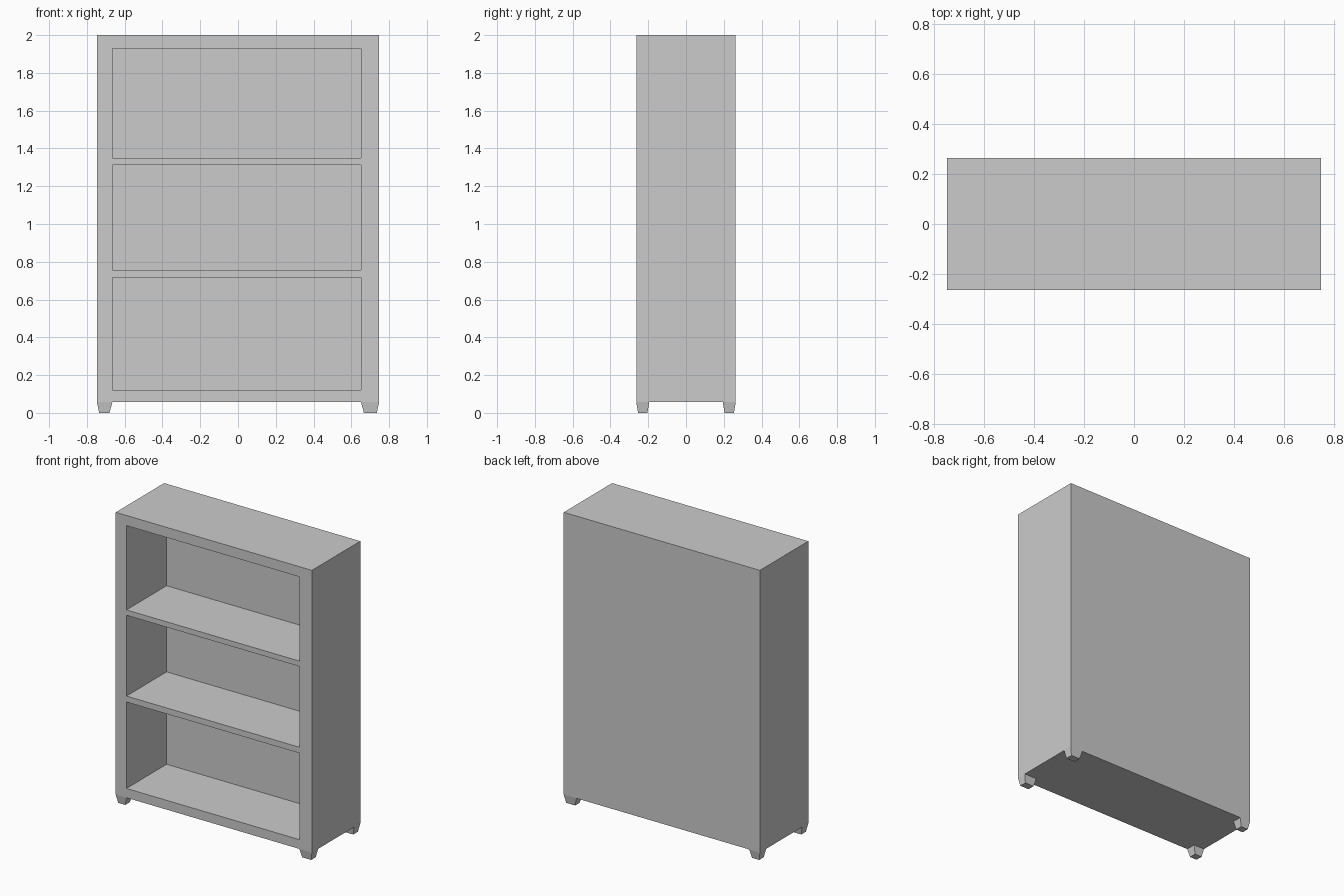
import bpy, bmesh

if "Cube" in bpy.data.objects:
    bpy.data.objects.remove(bpy.data.objects["Cube"])

X, Y = 0.747, 0.263            # half width and half depth
BASE, TOP = 0.057, 2.0         # carcass underside and top
LEFT, RIGHT = -0.665, 0.651    # compartment sides
BACK = 0.173                   # inner face of the back


def loft(name, low, high):
    """Closed block between two rectangles given as (x0, x1, y0, y1, z)."""
    bm = bmesh.new()
    rings = []
    for x0, x1, y0, y1, z in (low, high):
        rings.append([bm.verts.new((x, y, z))
                      for x, y in ((x0, y0), (x1, y0), (x1, y1), (x0, y1))])
    a, b = rings
    bm.faces.new(a)
    bm.faces.new(b)
    for i in range(4):
        j = (i + 1) % 4
        bm.faces.new((a[i], a[j], b[j], b[i]))
    bmesh.ops.recalc_face_normals(bm, faces=bm.faces)
    mesh = bpy.data.meshes.new(name)
    bm.to_mesh(mesh)
    bm.free()
    obj = bpy.data.objects.new(name, mesh)
    bpy.context.collection.objects.link(obj)
    return obj


# Solid carcass with three open compartments cut from the front
carcass = loft("carcass", (-X, X, -Y, Y, BASE), (-X, X, -Y, Y, TOP))
bpy.context.view_layer.objects.active = carcass
for z0, z1 in ((0.121, 0.716), (0.757, 1.313), (1.35, 1.93)):
    cutter = loft("compartment_cutter", (LEFT, RIGHT, -Y - 0.1, BACK, z0),
                  (LEFT, RIGHT, -Y - 0.1, BACK, z1))
    cutter.hide_render = True
    mod = carcass.modifiers.new("compartment", "BOOLEAN")
    mod.operation = "DIFFERENCE"
    mod.solver = "EXACT"
    mod.object = cutter
    bpy.ops.object.modifier_apply(modifier=mod.name)
    bpy.data.objects.remove(cutter)

# Tapered feet flush with the carcass corners
for side, xo, xi, tx in (("left", -X, LEFT, 0.012), ("right", X, RIGHT, -0.012)):
    for end, s in (("front", -1), ("back", 1)):
        yo, yi, ty = s * Y, s * 0.195, -s * 0.009
        x0, x1 = sorted((xo, xi))
        y0, y1 = sorted((yo, yi))
        bx0, bx1 = sorted((xo + tx, xi - 1.3 * tx))
        by0, by1 = sorted((yo + ty, yi - ty))
        loft(f"{end}_{side}_foot", (bx0, bx1, by0, by1, 0),
             (x0, x1, y0, y1, BASE))
